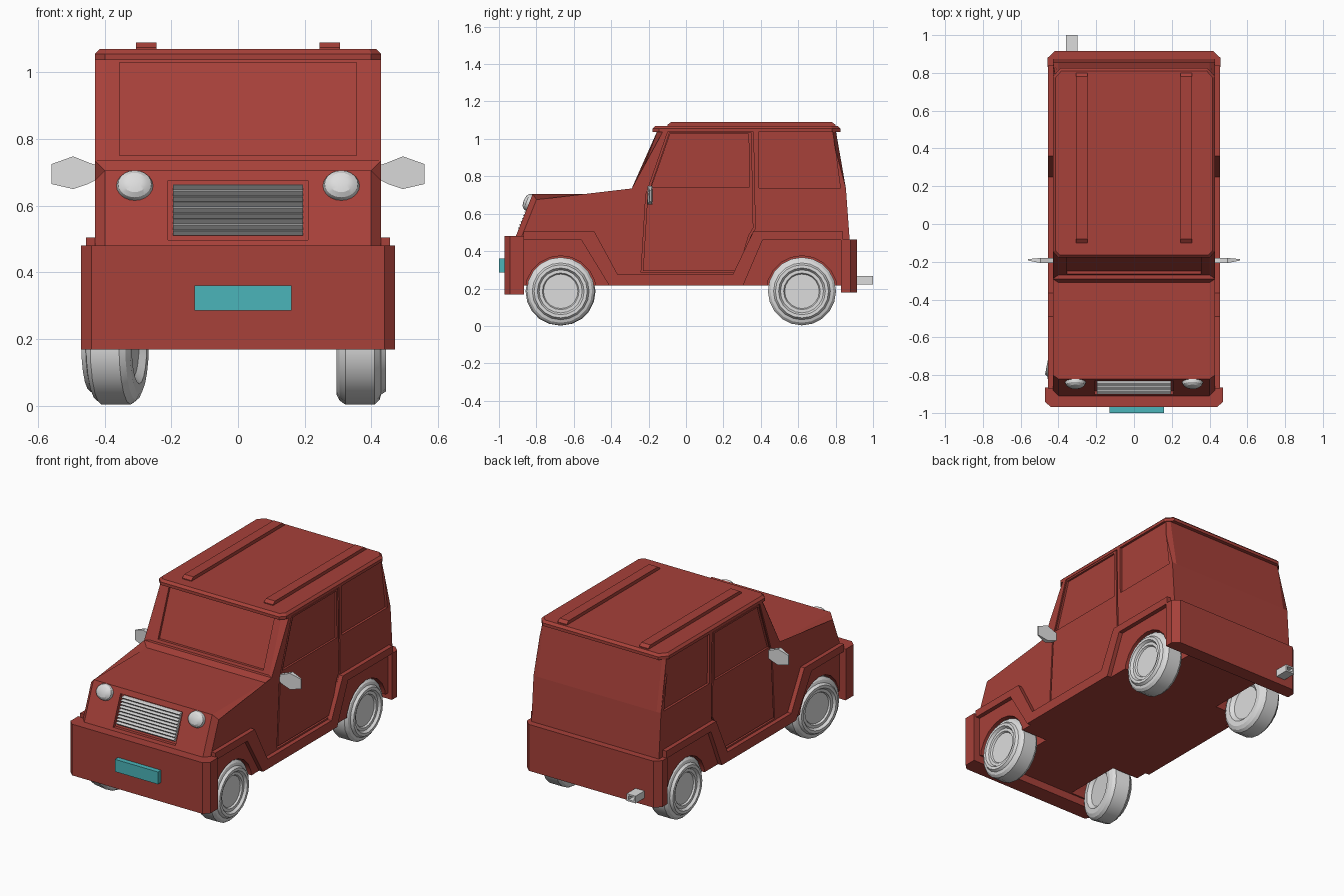
import bpy, bmesh, math
from mathutils import Matrix, Vector

if "Cube" in bpy.data.objects:
    bpy.data.objects.remove(bpy.data.objects["Cube"])


def material(name, rgb):
    m = bpy.data.materials.new(name)
    m.diffuse_color = (*rgb, 1)
    m.use_nodes = True
    m.node_tree.nodes["Principled BSDF"].inputs["Base Color"].default_value = m.diffuse_color
    return m


RED = material("red_paint", (0.385, 0.052, 0.041))
GREY = material("light_grey", (0.72, 0.72, 0.72))
TEAL = material("teal_plate", (0.07, 0.46, 0.49))


def finish(name, bm, mat):
    bmesh.ops.recalc_face_normals(bm, faces=bm.faces)
    me = bpy.data.meshes.new(name)
    bm.to_mesh(me)
    bm.free()
    ob = bpy.data.objects.new(name, me)
    bpy.context.collection.objects.link(ob)
    if mat:
        me.materials.append(mat)
    return ob


def prism(name, pts, a, b, axis, mat=None, bevel=0, rule=None):
    """Extrude a 2D outline from a to b along an axis; bevel the edges picked by rule."""
    place = {"x": lambda p, t: (t, p[0], p[1]),
             "y": lambda p, t: (p[0], t, p[1]),
             "z": lambda p, t: (p[0], p[1], t)}[axis]
    bm = bmesh.new()
    lo = [bm.verts.new(place(p, a)) for p in pts]
    hi = [bm.verts.new(place(p, b)) for p in pts]
    bm.faces.new(lo)
    bm.faces.new(hi)
    n = len(pts)
    for i in range(n):
        j = (i + 1) % n
        bm.faces.new((lo[i], lo[j], hi[j], hi[i]))
    if bevel:
        picked = [e for e in bm.edges if rule(e.verts[0].co, e.verts[1].co)]
        bmesh.ops.bevel(bm, geom=picked, offset=bevel, segments=1, affect="EDGES")
    return finish(name, bm, mat)


def box(name, x, y, z, mat=None):
    return prism(name, [(x[0], y[0]), (x[1], y[0]), (x[1], y[1]), (x[0], y[1])], *z, "z", mat)


def select(ob):
    bpy.ops.object.select_all(action="DESELECT")
    ob.select_set(True)
    bpy.context.view_layer.objects.active = ob


def cut(ob, cutter):
    mod = ob.modifiers.new("cut", "BOOLEAN")
    mod.operation, mod.solver, mod.object = "DIFFERENCE", "EXACT", cutter
    select(ob)
    bpy.ops.object.modifier_apply(modifier=mod.name)
    bpy.data.objects.remove(cutter)


def lathe(name, profile, seg, matrix, mat):
    """Spin (radius, distance) points around the local x axis."""
    bm = bmesh.new()
    rings = []
    for r, d in profile:
        count = seg if r > 0 else 1
        rings.append([bm.verts.new((d, r * math.cos(2 * math.pi * i / seg),
                                    r * math.sin(2 * math.pi * i / seg))) for i in range(count)])
    for p, q in zip(rings, rings[1:]):
        for i in range(seg):
            j = (i + 1) % seg
            ring = [p[i % len(p)], p[j % len(p)], q[j % len(q)], q[i % len(q)]]
            bm.faces.new(list(dict.fromkeys(ring)))
    bm.transform(matrix)
    ob = finish(name, bm, mat)
    select(ob)
    bpy.ops.object.shade_smooth_by_angle(angle=math.radians(25))
    return ob


def shrink(pts, d):
    """Move an outline inward by about d."""
    cy = (min(p[0] for p in pts) + max(p[0] for p in pts)) / 2
    cz = (min(p[1] for p in pts) + max(p[1] for p in pts)) / 2
    hy, hz = max(p[0] for p in pts) - cy, max(p[1] for p in pts) - cz
    return [(cy + (y - cy) * (1 - d / hy), cz + (z - cz) * (1 - d / hz)) for y, z in pts]


HALF = 0.43
FRONT_AXLE, REAR_AXLE, WHEEL_Z = -0.67, 0.62, 0.185

# Body shell with chamfered corners
profile = [(-0.90, 0.215), (-0.91, 0.48), (-0.82, 0.705), (-0.31, 0.705), (-0.29, 0.735),
           (-0.27, 0.735), (-0.15, 1.05), (0.80, 1.05), (0.855, 0.735), (0.875, 0.46), (0.875, 0.215)]
body = prism("body", profile, -HALF, HALF, "x", RED, 0.03,
             lambda p, q: abs(p.x - q.x) < 1e-4 and min(p.z, q.z) > 0.45
             and max(p.z, q.z) - min(p.z, q.z) < 0.4
             and not (-0.32 < p.y < -0.26 and -0.32 < q.y < -0.26)
             and min(p.z, q.z) < 1.04)

# Windshield recess
prism_pts = [(-0.30, 0.75), (-0.248, 0.75), (-0.143, 1.03), (-0.20, 1.03)]
cut(body, prism("windshield_cutter", prism_pts, -0.355, 0.355, "x"))

# Grille recess, parallel to the sloped nose
cut(body, prism("grille_cutter", [(-0.96, 0.497), (-0.883, 0.497), (-0.812, 0.675), (-0.90, 0.675)],
                -0.21, 0.21, "x"))

door = [(-0.24, 0.285), (-0.215, 0.70), (-0.095, 1.045), (0.36, 1.045),
        (0.37, 0.52), (0.345, 0.48), (0.285, 0.285)]
door_window = [(-0.185, 0.74), (-0.085, 1.025), (0.335, 1.025), (0.338, 0.74)]
rear_window = [(0.39, 0.738), (0.387, 1.038), (0.785, 1.038), (0.825, 0.738)]
flare = [(-0.87, 0.505), (-0.49, 0.505), (-0.365, 0.275), (0.25, 0.275), (0.36, 0.505), (0.84, 0.505),
         (0.84, 0.46), (0.41, 0.46), (0.305, 0.215), (-0.41, 0.215), (-0.56, 0.46), (-0.87, 0.46)]
mirror = [(0.42, 0.68), (0.45, 0.665), (0.495, 0.65), (0.56, 0.665),
          (0.56, 0.725), (0.495, 0.748), (0.45, 0.73), (0.42, 0.72)]
tyre = [(0, -0.055), (0.10, -0.055), (0.12, -0.075), (0.15, -0.075), (0.17, -0.065), (0.182, -0.048),
        (0.182, 0.04), (0.168, 0.055), (0.152, 0.06), (0.142, 0.075), (0.125, 0.075),
        (0.115, 0.06), (0.098, 0.06), (0.092, 0.05), (0, 0.05)]
lamp = [(0, -0.02), (0.053, -0.02), (0.055, 0.0), (0.05, 0.015), (0.036, 0.026), (0.02, 0.03), (0, 0.031)]
nose_tilt = math.atan2(0.09, 0.225)

for s, side in ((-1, "left"), (1, "right")):
    # Wheel wells
    for y in (FRONT_AXLE, REAR_AXLE):
        m = Matrix.Translation((s * 0.37, y, WHEEL_Z))
        cut(body, lathe("well_cutter", [(0, -0.12), (0.19, -0.12), (0.19, 0.12), (0, 0.12)], 20, m, None))

    # Door opening and rear side window
    inner, outer = s * (HALF - 0.014), s * (HALF + 0.05)
    cut(body, prism("door_cutter", door, inner, outer, "x"))
    cut(body, prism("window_cutter", rear_window, inner, outer, "x"))

    # Door panel with its window opening
    panel = prism(side + "_door", shrink(door, 0.01), s * (HALF - 0.02), s * HALF, "x", RED)
    cut(panel, prism("door_window_cutter", door_window, s * (HALF - 0.012), outer, "x"))

    # Wheel arch flares joined by a sill
    prism(side + "_flare_and_sill", flare, s * 0.415, s * 0.456, "x", RED)

    # Wing mirror, thinner at its tip
    wing = prism(side + "_mirror", [(s * x, z) for x, z in mirror], -0.207, -0.180, "y", GREY)
    for v in wing.data.vertices:
        if abs(v.co.x) > 0.55:
            v.co.y = -0.194 + (v.co.y + 0.194) * 0.3 + 0.004

    # Wheels; the left front one is steered slightly
    for y, end in ((FRONT_AXLE, "front"), (REAR_AXLE, "rear")):
        turn = math.radians(-11) if (s < 0 and end == "front") else 0
        m = (Matrix.Translation((s * 0.37, y, WHEEL_Z)) @ Matrix.Rotation(turn, 4, "Z")
             @ Matrix.Diagonal((s, 1, 1, 1)))
        lathe(side + "_" + end + "_wheel", tyre, 20, m, GREY)

    # Oval headlight leaning back with the nose
    m = (Matrix.Translation((s * 0.31, -0.838, 0.66)) @ Matrix.Rotation(-nose_tilt, 4, "X")
         @ Matrix.Diagonal((1, 1, 0.87, 1)) @ Matrix.Rotation(-math.pi / 2, 4, "Z"))
    lathe(side + "_headlight", lamp, 20, m, GREY)

    # Roof rail with sloped ends
    prism(side + "_roof_rail", [(-0.10, 1.06), (-0.10, 1.075), (-0.08, 1.09), (0.78, 1.09),
                                (0.80, 1.075), (0.80, 1.06)], s * 0.245, s * 0.306, "x", RED)

# Roof slab
roof = [(-0.43, -0.145), (-0.40, -0.178), (0.40, -0.178), (0.43, -0.145),
        (0.43, 0.78), (0.39, 0.825), (-0.39, 0.825), (-0.43, 0.78)]
prism("roof", roof, 1.038, 1.07, "z", RED, 0.014, lambda p, q: min(p.z, q.z) > 1.06)

# Bumpers with cut corners
prism("front_bumper", [(-0.472, -0.865), (-0.472, -0.94), (-0.44, -0.97), (0.44, -0.97),
                       (0.472, -0.94), (0.472, -0.865)], 0.168, 0.48, "z", RED)
prism("rear_bumper", [(-0.457, 0.83), (-0.457, 0.88), (-0.42, 0.915), (0.42, 0.915),
                      (0.457, 0.88), (0.457, 0.83)], 0.18, 0.463, "z", RED)

# Louvred grille
count, z0, z1 = 9, 0.511, 0.664
louvre = []
for i in range(count):
    za, zb = z0 + (z1 - z0) * i / count, z0 + (z1 - z0) * (i + 1) / count
    ya, yb = (-0.91 + (z - 0.48) * 0.4 for z in (za, zb))
    louvre += [(ya + 0.012, za), (ya - 0.002, zb - 0.004), (yb - 0.002, zb - 0.001)]
louvre += [(-0.80, z1), (-0.86, z0)]
prism("grille", louvre, -0.195, 0.195, "x", GREY)

# Number plate
box("number_plate", (-0.13, 0.16), (-1.0, -0.965), (0.285, 0.36), TEAL)

# Square exhaust pipe
pipe = box("exhaust_pipe", (-0.36, -0.30), (0.88, 1.0), (0.222, 0.266), GREY)
cut(pipe, box("pipe_cutter", (-0.348, -0.312), (0.94, 1.05), (0.232, 0.256)))
